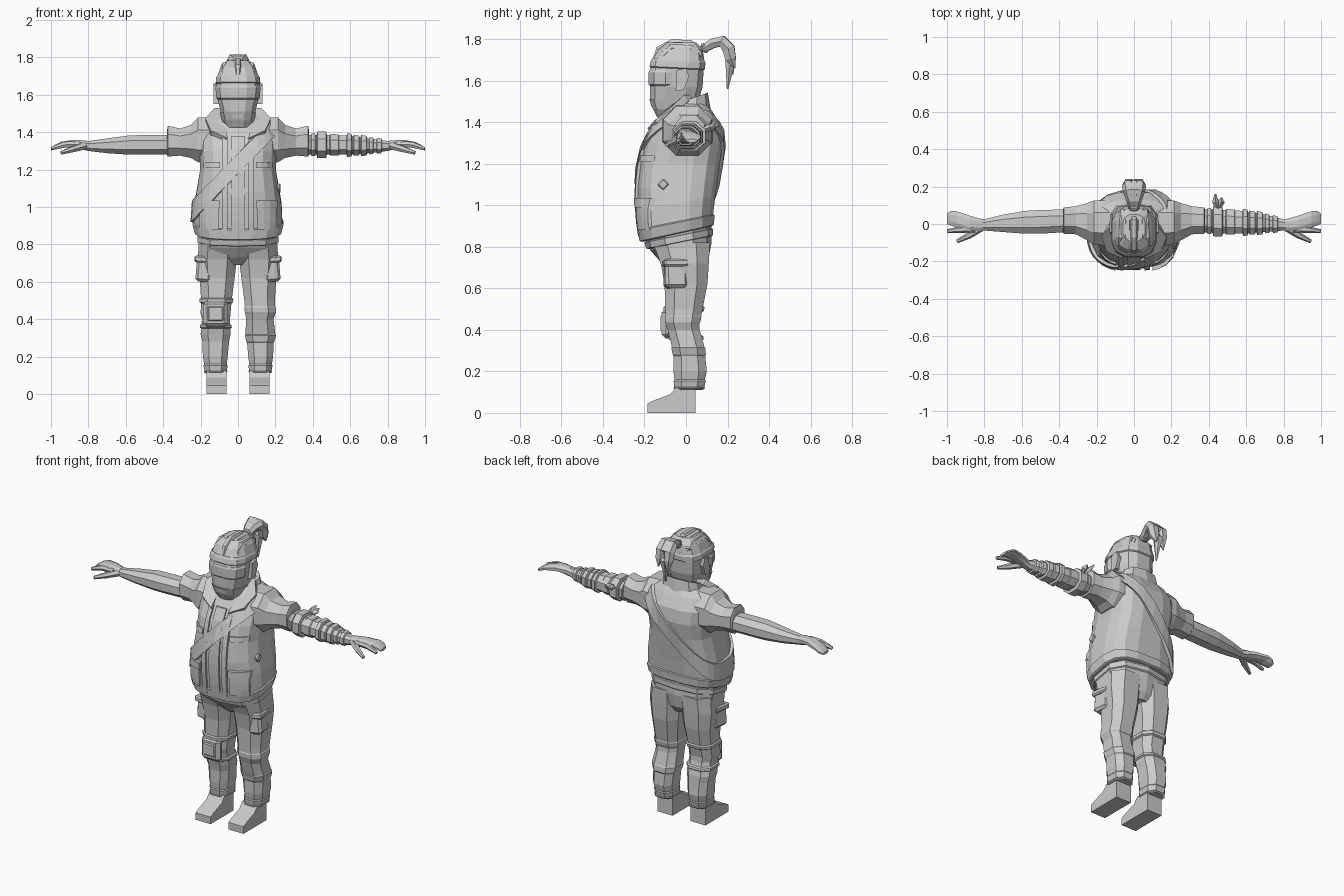
import bpy, bmesh, math
from mathutils import Vector

if "Cube" in bpy.data.objects:
    bpy.data.objects.remove(bpy.data.objects["Cube"])

grey = bpy.data.materials.new("light_grey")
grey.diffuse_color = (0.6, 0.6, 0.6, 1)
grey.use_nodes = True
grey.node_tree.nodes["Principled BSDF"].inputs["Base Color"].default_value = grey.diffuse_color


def finish(name, bm):
    bmesh.ops.recalc_face_normals(bm, faces=bm.faces)
    me = bpy.data.meshes.new(name)
    bm.to_mesh(me)
    bm.free()
    me.materials.append(grey)
    ob = bpy.data.objects.new(name, me)
    bpy.context.collection.objects.link(ob)
    return ob


def loft(name, rings, closed=False):
    """Skin a list of equal point rings; cap the ends unless closed in a loop."""
    bm = bmesh.new()
    vs = [[bm.verts.new(p) for p in r] for r in rings]
    n = len(vs[0])
    pairs = list(zip(vs, vs[1:])) + ([(vs[-1], vs[0])] if closed else [])
    for a, b in pairs:
        for i in range(n):
            j = (i + 1) % n
            bm.faces.new((a[i], a[j], b[j], b[i]))
    if not closed:
        bm.faces.new(vs[0])
        bm.faces.new(vs[-1])
    return finish(name, bm)


def se(t, p):
    c, s = math.cos(t), math.sin(t)
    return math.copysign(abs(c) ** p, c), math.copysign(abs(s) ** p, s)


def section(n, p):
    """Unit rounded section whose points reach exactly +-1 both ways."""
    pts = [se(math.tau * (i + 0.5) / n, p) for i in range(n)]
    mx, my = max(q[0] for q in pts), max(q[1] for q in pts)
    return [(c / mx, s / my) for c, s in pts]


def zring(z, x0, x1, y0, y1, tilt=0, n=10, p=0.75):
    out = []
    for c, s in section(n, p):
        y = (y0 + y1) / 2 + s * (y1 - y0) / 2
        out.append((((x0 + x1) / 2 + c * (x1 - x0) / 2), y, z + tilt * y))
    return out


def xring(x, y0, y1, z0, z1, n=8, p=0.9):
    return [(x, (y0 + y1) / 2 + c * (y1 - y0) / 2, (z0 + z1) / 2 + s * (z1 - z0) / 2) for c, s in section(n, p)]


def tube(name, path, radii, n=6):
    rings = []
    path = [Vector(p) for p in path]
    for i, p in enumerate(path):
        d = path[min(i + 1, len(path) - 1)] - path[max(i - 1, 0)]
        q = d.to_track_quat('Z', 'Y')
        rings.append([p + q @ Vector((math.cos(math.tau * k / n), math.sin(math.tau * k / n), 0)) * radii[i]
                      for k in range(n)])
    return loft(name, rings)


def slab(name, pts, depth):
    d = Vector(depth)
    return loft(name, [pts, [Vector(p) + d for p in pts]])


def box(name, centre, size, bevel=0.008, rot=(0, 0, 0)):
    bm = bmesh.new()
    bmesh.ops.create_cube(bm, size=1)
    bmesh.ops.scale(bm, vec=size, verts=bm.verts)
    ob = finish(name, bm)
    ob.location, ob.rotation_euler = centre, rot
    m = ob.modifiers.new("bevel", 'BEVEL')
    m.width, m.segments = bevel, 1
    return ob


def between(rows, v):
    """Interpolate a table of rows at v (first column, rising or falling)."""
    for a, b in zip(rows, rows[1:]):
        if min(a[0], b[0]) <= v <= max(a[0], b[0]):
            f = (v - a[0]) / (b[0] - a[0])
            return [u + (w - u) * f for u, w in zip(a, b)]


# ---- jacket body: height, half width, front, back, tilt; the back is squarer than the front
BODY = [(.87, .222, -.215, .125, .22), (.93, .24, -.228, .133, .2), (1.02, .236, -.236, .143, .15),
        (1.10, .222, -.240, .153, .08), (1.20, .205, -.228, .165, 0), (1.30, .208, -.203, .18, 0),
        (1.38, .213, -.16, .17, 0), (1.45, .19, -.115, .13, 0), (1.49, .12, -.08, .10, 0)]


def body(z):
    return between(BODY, min(max(z, BODY[0][0]), BODY[-1][0]))


def body_point(t, z, grow=0):
    _, rx, y0, y1, tilt = body(z)
    c, s = se(t, .75 if math.sin(t) < 0 else .66)
    y = (y0 + y1) / 2 + s * ((y1 - y0) / 2 + grow)
    return Vector((c * (rx + grow), y, z + tilt * y))


def body_ring(z, grow=0, n=16):
    return [body_point(math.tau * (i + .5) / n, z, grow) for i in range(n)]


def body_y(x, z, side):
    """Surface depth at x, z on the front (-1) or the back (1)."""
    y, p = .2 * side, .75 if side < 0 else .66
    for _ in range(5):
        _, rx, y0, y1, tilt = body(z - body(z)[4] * y)
        s = math.sqrt(max(0, 1 - min(1, abs(x / rx)) ** (2 / p))) ** p
        y = (y0 + y1) / 2 + side * s * (y1 - y0) / 2
    return y


def patch(name, x0, x1, z0, z1, off, side=-1, nz=3):
    """Raised cloth panel that follows the jacket."""
    rings = []
    for k in range(nz + 1):
        z = z0 + (z1 - z0) * k / nz
        xs = [x0 + (x1 - x0) * i / 3 for i in range(4)]
        outer = [(x, body_y(x, z, side) + side * off, z) for x in xs]
        inner = [(x, body_y(x, z, side) - side * .02, z) for x in reversed(xs)]
        rings.append(outer + inner)
    return loft(name, rings)


loft("jacket_body", [body_ring(r[0]) for r in BODY])
loft("jacket_hem", [body_ring(.872, .002), body_ring(.876, .010), body_ring(.925, .008), body_ring(.93, 0)])
patch("front_placket", -.035, .035, .85, 1.38, .007, nz=8)
for s, side in ((-1, "right"), (1, "left")):
    patch(side + "_front_edge", *sorted((s * .055, s * .085)), .85, 1.38, .011, nz=8)
    patch(side + "_jacket_pocket", *sorted((s * .105, s * .205)), .88, 1.0, .014)
    patch(side + "_pocket_flap", *sorted((s * .10, s * .21)), .99, 1.035, .020, nz=1)
    patch(side + "_chest_seam", *sorted((s * .095, s * .185)), 1.21, 1.24, .009, nz=1)
    slab(side + "_lapel", [(s * .09, .02, 1.53), (s * .125, -.01, 1.53), (s * .175, -.07, 1.475),
                           (s * .145, -.15, 1.41), (s * .06, -.185, 1.37), (s * .06, -.11, 1.44)], (0, .02, -.03))
box("side_buckle", (.218, -.11, 1.10), (.02, .04, .04), .005, (math.radians(45), 0, 0))
loft("collar", [zring(1.42, -.14, .14, -.13, .12, .3), zring(1.505, -.115, .115, -.07, .105, .35),
                zring(1.505, -.095, .095, -.05, .088, .35), zring(1.44, -.08, .08, -.04, .07, .3)])
loft("neck", [zring(1.42, -.075, .075, -.11, .06), zring(1.54, -.07, .07, -.09, .06)])


# ---- diagonal strap round the torso
def strap_point(t, c, grow):
    lo, hi = .8, 1.5
    for _ in range(30):
        z = (lo + hi) / 2
        p = body_point(t, z, 0)
        lo, hi = (z, hi) if p.z < c + 1.08 * p.x else (lo, z)
    return body_point(t, z, grow)


loft("shoulder_strap", [[strap_point(math.tau * i / 32, c, g) for c, g in
                         ((1.18, -.01), (1.18, .014), (1.285, .014), (1.285, -.01))] for i in range(32)], True)

# ---- head, band, visor, ears
HEAD = [(1.475, .07, -.168, .03), (1.50, .09, -.172, .06), (1.57, .108, -.173, .08), (1.65, .114, -.173, .085),
        (1.70, .11, -.160, .088), (1.75, .093, -.135, .08), (1.783, .06, -.09, .05)]


def head_ring(z, grow=0, tilt=0):
    _, w, a, b = between(HEAD, z)
    return zring(z, -w - grow, w + grow, a - grow, b + grow, tilt, 12, .7)


loft("head", [head_ring(r[0]) for r in HEAD])
loft("face_scarf", [zring(z, -w, w, a, b, t, 12, .7) for z, w, a, b, t in
                    ((1.425, .06, -.14, .0, 0), (1.455, .085, -.16, .03, -.06), (1.5, .096, -.177, .055, -.06))])
loft("head_band", [head_ring(1.655, 0, -.05), head_ring(1.66, .006, -.05), head_ring(1.69, .006, -.05),
                   head_ring(1.70, 0, -.05)])
loft("visor", [[(x, y, z) if y < 0 else (x * .8, y * .6, z) for x, y, z in head_ring(h, g)]
               for h, g in ((1.575, 0), (1.582, .007), (1.64, .007), (1.65, .002))])
for s, side in ((-1, "right"), (1, "left")):
    slab(side + "_ear", [(s * .1, -.05, 1.55), (s * .1, -.01, 1.555), (s * .1, .015, 1.62),
                         (s * .1, .0, 1.66), (s * .1, -.045, 1.65)], (s * .03, 0, 0))

# ---- braided hair rows and ponytail
for i in range(-2, 3):
    x, k = i * .037, .012 * abs(i)
    tube(f"hair_row_{i + 3}", [(x, -.152 + k, 1.69), (x, -.128 + k, 1.75 - k), (x * .95, -.07, 1.78 - k),
                               (x * .9, .02, 1.778 - k), (x * .8, .065, 1.745 - k / 2), (x, .08 - k, 1.66)],
         [.015, .02, .021, .021, .019, .012])
box("hair_tie", (0, .09, 1.757), (.05, .03, .05), .01, (math.radians(30), 0, 0))
for i, (x, y, z) in enumerate([(-.03, .225, 1.63), (0, .2, 1.56), (.03, .235, 1.66)]):
    tube(f"ponytail_lock_{i + 1}", [(x * .2, .08, 1.75), (x * .5, .13, 1.78), (x * .9, .175, 1.79), (x, .205, 1.755),
                                    (x, .215, 1.705), (x, y, z)], [.02, .027, .031, .034, .03, .004])

# ---- arms and hands: x, front, back, bottom, top
SLEEVE = [(.10, -.12, .13, 1.23, 1.48), (.215, -.11, .125, 1.24, 1.478), (.25, -.088, .112, 1.262, 1.44),
          (.31, -.055, .095, 1.275, 1.42), (.375, -.052, .088, 1.27, 1.435), (.38, -.045, .08, 1.28, 1.41)]
ARM = [(.34, -.042, .078, 1.28, 1.385), (.5, -.052, .075, 1.28, 1.385), (.58, -.052, .07, 1.28, 1.383),
       (.7, -.043, .05, 1.288, 1.367), (.8, -.035, .025, 1.30, 1.353), (.84, -.03, .03, 1.31, 1.355)]
PALM = [(.81, -.035, .025, 1.308, 1.355), (.88, -.04, .045, 1.32, 1.36), (.95, -.018, .068, 1.32, 1.348),
        (.98, -.008, .07, 1.308, 1.332), (1.0, 0, .055, 1.303, 1.318)]


def arm_ring(x, grow):
    _, y0, y1, z0, z1 = between(ARM, x)
    return xring(x, y0 - grow, y1 + grow, z0 - grow, z1 + grow)


for s, side in ((-1, "right"), (1, "left")):
    for part, rows in (("sleeve", SLEEVE), ("arm", ARM), ("palm", PALM)):
        loft(f"{side}_{part}", [xring(s * r[0], *r[1:]) for r in rows])
    tube(side + "_finger", [(s * .85, -.025, 1.335), (s * .93, -.03, 1.333), (s * .998, -.038, 1.312)], [.02, .018, .01])
    tube(side + "_thumb", [(s * .82, -.02, 1.328), (s * .88, -.06, 1.31), (s * .945, -.093, 1.29)], [.022, .018, .01])
# wraps and bracelets on one arm, with a knot
for i, (a, b, g) in enumerate([(.39, .415, .008), (.42, .475, .018), (.49, .54, .005), (.58, .61, .012),
                               (.615, .65, .008), (.655, .69, .012), (.70, .725, .007), (.74, .77, .008)]):
    loft(f"arm_wrap_{i + 1}", [arm_ring(a, 0), arm_ring(a + .004, g), arm_ring(b - .004, g), arm_ring(b, 0)])
for i, x in enumerate((.435, .468)):
    tube(f"knot_end_{i + 1}", [(.45, .08, 1.36), (x, .12, 1.375), (x, .16 - .02 * i, 1.385)], [.012, .018, .005], 4)

# ---- trousers: height, inner, outer, front, back
loft("trouser_seat", [zring(z, -w, w, a, b, t) for z, w, a, b, t in
                      ((.69, .10, -.08, .08, 0), (.73, .2, -.125, .105, 0), (.80, .21, -.172, .122, .1),
                       (.87, .21, -.19, .122, .2), (.92, .2, -.185, .12, .2))])
loft("belt", [zring(z, -w, w, a, b, .2) for z, w, a, b in
              ((.825, .205, -.18, .122), (.83, .216, -.192, .13), (.86, .216, -.2, .13), (.865, .205, -.195, .122))])
LEG = [(.82, .0, .208, -.16, .115), (.72, .006, .216, -.122, .11), (.62, .018, .205, -.103, .103),
       (.50, .034, .197, -.10, .08), (.43, .04, .2, -.098, .064), (.40, .043, .19, -.088, .066),
       (.32, .04, .2, -.068, .088), (.28, .048, .19, -.06, .092), (.2, .055, .188, -.06, .1), (.11, .066, .172, -.05, .08)]


def leg_ring(z, s, g=0):
    _, x0, x1, y0, y1 = between(LEG, z)
    return [(s * x, y, h) for x, y, h in zring(z, x0 - g, x1 + g, y0 - g, y1 + g, 0, 8)]


def leg_band(name, s, z0, z1, g):
    loft(name, [leg_ring(z0, s), leg_ring(z0 + .006, s, g), leg_ring(z1 - .006, s, g), leg_ring(z1, s)])


for s, side in ((-1, "right"), (1, "left")):
    loft(side + "_trouser_leg", [leg_ring(r[0], s) for r in LEG])
    leg_band(side + "_cuff", s, .115, .16, .005)
    box(side + "_cargo_pocket", (s * .176, -.05, .66), (.085, .11, .12), .015, (0, s * -.08, s * .15))
    box(side + "_cargo_flap", (s * .179, -.052, .72), (.095, .12, .035), .008, (0, s * -.08, s * .15))
    # shoes with a sloping upper
    slab(side + "_shoe", [(s * .062, y, z) for y, z in ((-.185, 0), (-.185, .045), (-.16, .058), (-.075, .09),
                                                        (-.045, .125), (.045, .125), (.045, 0))], (s * .106, 0, 0))
    leg_band(side + "_ankle_band", s, .112, .128, .009)
# knee pad with straps, and cloth folds on the other leg
box("knee_pad", (-.12, -.092, .43), (.132, .05, .145), .02)
box("knee_pad_plate", (-.12, -.108, .43), (.095, .03, .09), .012)
leg_band("knee_strap_low", -1, .35, .375, .008)
leg_band("knee_strap_high", -1, .485, .515, .008)
leg_band("shin_fold", 1, .275, .32, .004)
leg_band("knee_fold", 1, .43, .47, .003)
